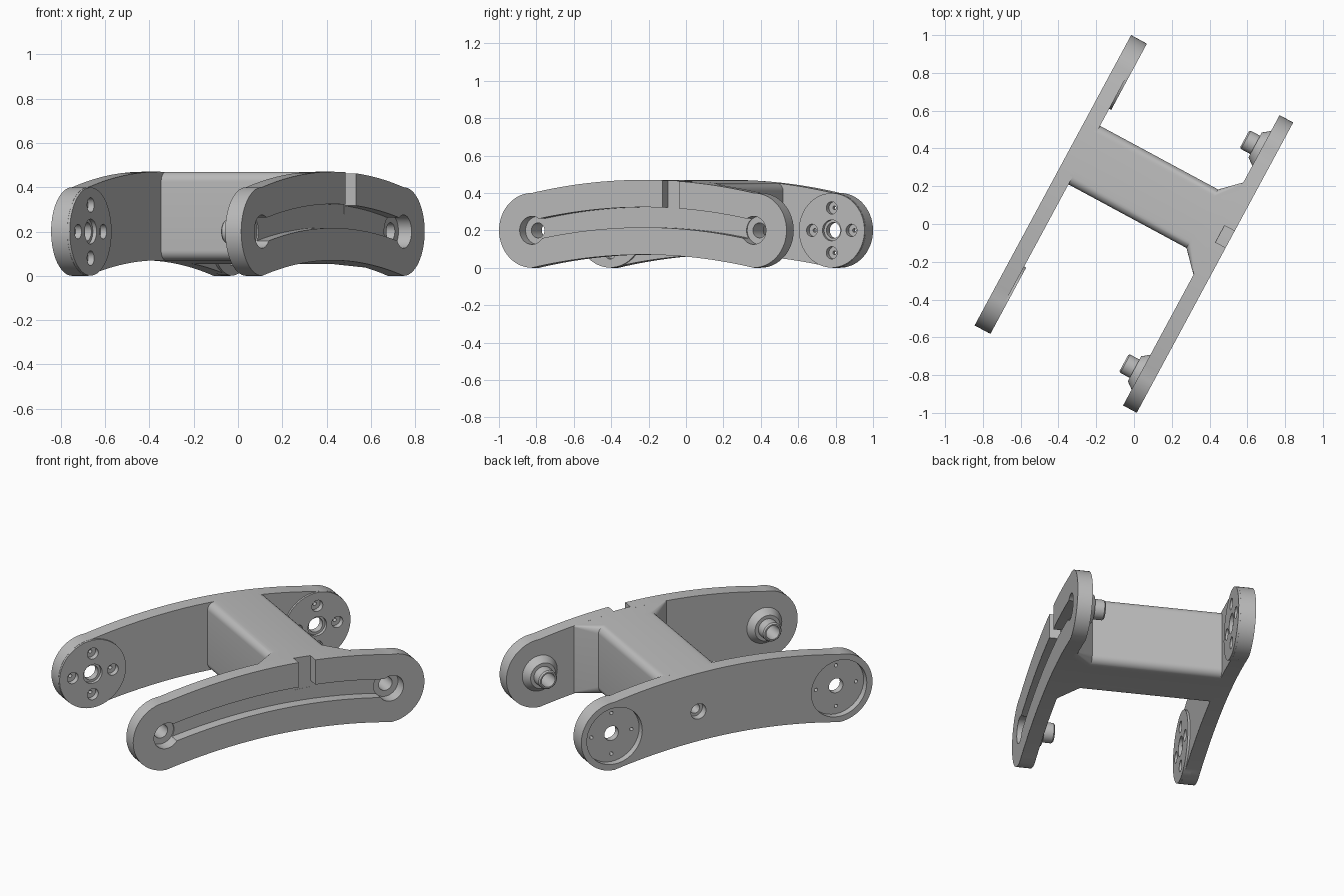
import bpy, bmesh, math

if "Cube" in bpy.data.objects:
    bpy.data.objects.remove(bpy.data.objects["Cube"])

C, R = 0.673, 0.2            # hub distance from centre, hub radius
TURN = math.radians(-28.33)  # local x runs across the plates, local y along them
PI = math.pi

grey = bpy.data.materials.new("plain_grey")
grey.diffuse_color = (0.5, 0.5, 0.5, 1)
grey.use_nodes = True
grey.node_tree.nodes["Principled BSDF"].inputs["Base Color"].default_value = grey.diffuse_color


def arch(y):
    return 0.07 * (1 - (y / C) ** 2)


def loft(name, sections):
    """Solid skinned through rings of (x, y, z) points."""
    bm = bmesh.new()
    rings = [[bm.verts.new(p) for p in s] for s in sections]
    n = len(rings[0])
    for a, b in zip(rings, rings[1:]):
        for i in range(n):
            j = (i + 1) % n
            bm.faces.new((a[i], a[j], b[j], b[i]))
    bm.faces.new(rings[0][::-1])
    bm.faces.new(rings[-1])
    bmesh.ops.recalc_face_normals(bm, faces=bm.faces)
    me = bpy.data.meshes.new(name)
    bm.to_mesh(me)
    bm.free()
    me.materials.append(grey)
    ob = bpy.data.objects.new(name, me)
    bpy.context.collection.objects.link(ob)
    return ob


def prism(name, outline, x0, x1):
    return loft(name, [[(x, y, z) for y, z in outline] for x in (x0, x1)])


def lathe(name, y, z, rings, n=48):
    """Turned part along x from (x, radius) pairs."""
    return loft(name, [[(x, y + r * math.cos(2 * PI * i / n), z + r * math.sin(2 * PI * i / n))
                        for i in range(n)] for x, r in rings])


def drill(y, z, x0, x1, r):
    return lathe("cutter", y, z, [(x0, r), (x1, r)], 40 if r > 0.02 else 16)


def combine(ob, tools, op='DIFFERENCE'):
    for t in tools:
        m = ob.modifiers.new("bool", 'BOOLEAN')
        m.operation, m.solver, m.object = op, 'EXACT', t
        bpy.context.view_layer.update()
        dg = bpy.context.evaluated_depsgraph_get()
        me = bpy.data.meshes.new_from_object(ob.evaluated_get(dg))
        ob.modifiers.clear()
        ob.data = me
        bpy.data.objects.remove(t)


def plate_outline():
    n = 32
    ys = [C - 2 * C * i / n for i in range(n + 1)]
    pts = [(y, 0.4 + arch(y)) for y in ys]
    pts += [(-C + R * math.cos(a), R + R * math.sin(a))
            for a in (PI / 2 + PI * i / 28 for i in range(1, 28))]
    pts += [(y, arch(y)) for y in reversed(ys)]
    pts += [(C + R * math.cos(a), R + R * math.sin(a))
            for a in (-PI / 2 + PI * i / 28 for i in range(1, 28))]
    return pts


# Plate with four-screw hubs
hub_plate = prism("hub_plate", plate_outline(), -0.488, -0.405)
combine(hub_plate, [lathe("pad", s * C, R, [(-0.44, 0.199), (-0.393, 0.199)], 64)
                    for s in (-1, 1)], 'UNION')
cuts = [drill(0.17, 0.24, -0.6, -0.445, 0.045), drill(0.17, 0.24, -0.5, -0.3, 0.028)]
for s in (-1, 1):
    y = s * C
    cuts += [drill(y, R, -0.6, -0.45, 0.166),      # outer recess
             drill(y, R, -0.6, -0.3, 0.042),       # centre hole
             drill(y, R, -0.412, -0.3, 0.056)]     # centre counterbore
    for k in range(4):
        hy, hz = y + 0.12 * math.cos(k * PI / 2), R + 0.12 * math.sin(k * PI / 2)
        cuts += [drill(hy, hz, -0.424, -0.3, 0.033), drill(hy, hz, -0.6, -0.3, 0.01)]
combine(hub_plate, cuts)

# Plate with pivot stubs and cable channel
pivot_plate = prism("pivot_plate", plate_outline(), 0.405, 0.487)
combine(pivot_plate, [lathe("stub", s * C, R, [(0.412, 0.11), (0.366, 0.075), (0.366, 0.055),
                                               (0.31, 0.055), (0.302, 0.048)])
                      for s in (-1, 1)], 'UNION')
ys = [-C + 2 * C * i / 32 for i in range(33)]
channel = ([(y, 0.2 + arch(y) + 0.054) for y in ys]
           + [(y, 0.2 + arch(y) - 0.054) for y in reversed(ys)])
slot = [(0.12, 0.28), (0.22, 0.28), (0.22, 0.6), (0.12, 0.6)]
cuts = [prism("cutter", channel, 0.427, 0.6), prism("cutter", slot, 0.426, 0.6)]
for s in (-1, 1):
    cuts += [drill(s * C, R, 0.42, 0.6, 0.075), drill(s * C, R, 0.2, 0.6, 0.04)]
combine(pivot_plate, cuts)


# Cross bar with rounded edges, flaring into the pivot plate
def bar_section(x, y0, y1, r):
    lo, hi, pts = y0 + r, y1 - r, []
    for yc, base, a0 in ((hi, 0.4 - r, 0), (lo, 0.4 - r, PI / 2), (lo, r, PI), (hi, r, 1.5 * PI)):
        zc = base + arch(yc)
        pts += [(x, yc + r * math.cos(a0 + PI / 16 * i), zc + r * math.sin(a0 + PI / 16 * i))
                for i in range(9)]
        if a0 in (0, PI):
            for i in range(1, 8):
                y = yc + (lo + hi - 2 * yc) * i / 8
                pts.append((x, y, arch(y) + (0.4 if a0 == 0 else 0)))
    return pts


cross_bar = loft("cross_bar", [bar_section(-0.42, 0.02, 0.372, 0.045),
                               bar_section(0.305, 0.02, 0.372, 0.045),
                               bar_section(0.407, -0.09, 0.47, 0.008),
                               bar_section(0.418, -0.09, 0.47, 0.008)])
combine(cross_bar, [drill(0.17, 0.24, -0.6, -0.2, 0.028)])

# Turn into place and shade
for ob in (hub_plate, pivot_plate, cross_bar):
    ob.rotation_euler.z = TURN
    ob.data.shade_smooth()
    ob.data.set_sharp_from_angle(angle=math.radians(25))
